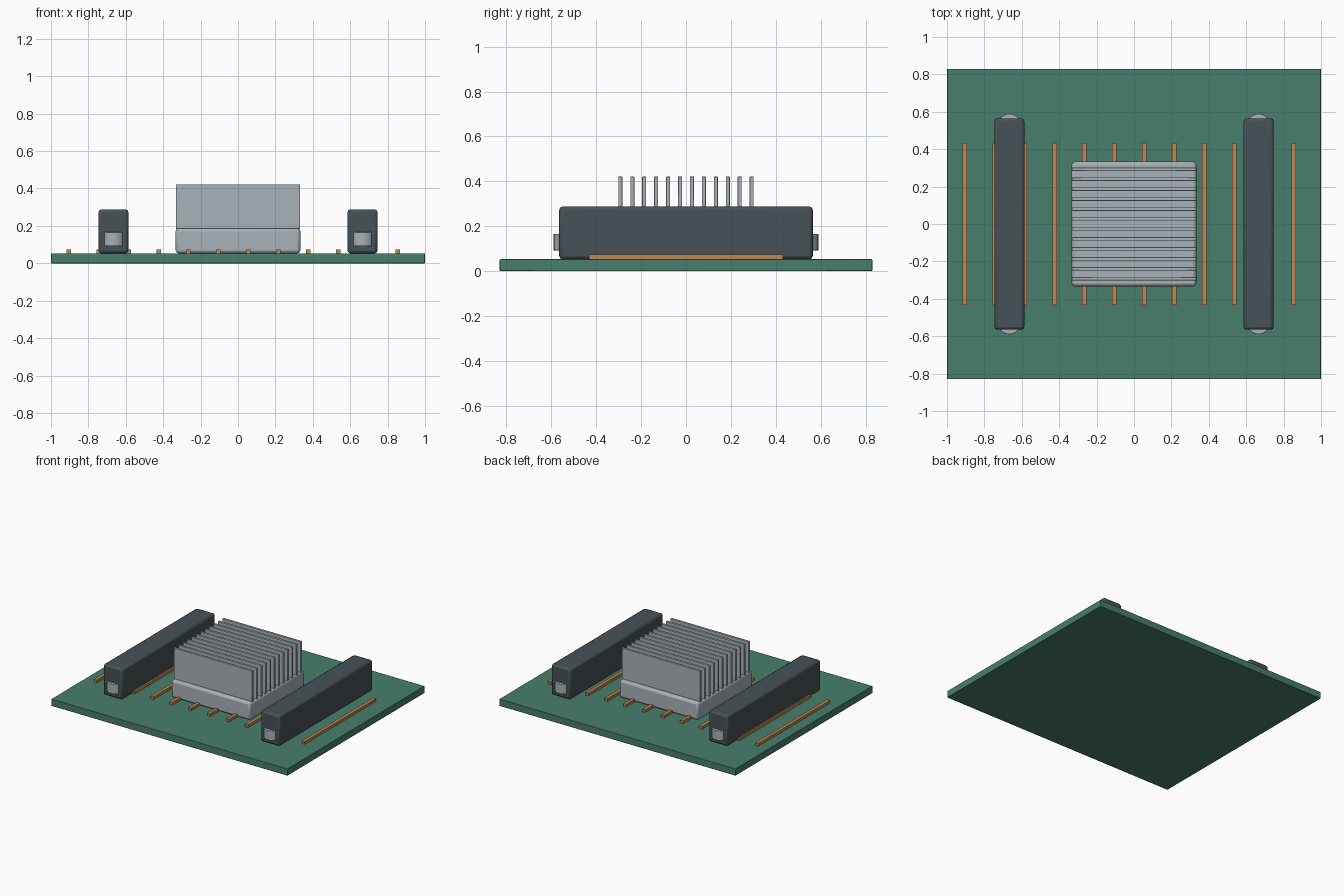
import bpy

cube = bpy.data.objects.get("Cube")
if cube:
    bpy.data.objects.remove(cube, do_unlink=True)


def material(name, rgb):
    """Make a flat material from an 8-bit display colour."""
    linear = [((c / 255 + 0.055) / 1.055) ** 2.4 for c in rgb] + [1]
    mat = bpy.data.materials.new(name)
    mat.use_nodes = True
    mat.diffuse_color = linear
    mat.node_tree.nodes["Principled BSDF"].inputs["Base Color"].default_value = linear
    return mat


green = material("board green", (72, 126, 108))
copper = material("copper", (194, 136, 84))
silver = material("brushed silver", (168, 178, 184))
charcoal = material("charcoal plastic", (70, 82, 87))


def finish(obj, name, mat, bevel):
    obj.name = name
    obj.data.materials.append(mat)
    if bevel:
        mod = obj.modifiers.new("Rounded edges", "BEVEL")
        mod.width = bevel
        mod.segments = 2
        mod.limit_method = "ANGLE"
        bpy.ops.object.shade_smooth_by_angle()
    return obj


def box(name, size, x, y, bottom, mat, bevel=0):
    bpy.ops.mesh.primitive_cube_add(size=1, location=(x, y, bottom + size[2] / 2))
    obj = bpy.context.object
    obj.scale = size
    bpy.ops.object.transform_apply(location=False, rotation=False, scale=True)
    return finish(obj, name, mat, bevel)


BOARD_TOP = 0.053

# Circuit board
box("circuit_board", (2, 1.66, BOARD_TOP), 0, 0, 0, green, 0.003)

# Copper traces, evenly spaced and running front to back
for i in range(12):
    box(f"copper_trace_{i + 1}", (0.024, 0.865, 0.021), -0.905 + 0.16 * i, 0, BOARD_TOP, copper)

# Heat sink: rounded block with a row of thin fins
box("heat_sink_base", (0.666, 0.666, 0.134), 0, 0, BOARD_TOP, silver, 0.016)
for i in range(12):
    box(f"heat_sink_fin_{i + 1}", (0.664, 0.018, 0.237), 0, (i - 5.5) * 0.0532, 0.184, silver, 0.002)

# Slot housings with a rounded latch at each end
for side, x in (("right", -0.666), ("left", 0.666)):
    box(f"{side}_slot", (0.16, 1.13, 0.235), x, 0, BOARD_TOP, charcoal, 0.015)
    for end, y in (("front", -0.528), ("back", 0.528)):
        bpy.ops.mesh.primitive_cylinder_add(vertices=24, radius=0.062, depth=0.074, location=(x, y, 0.129))
        finish(bpy.context.object, f"{side}_{end}_latch", silver, 0.002)
